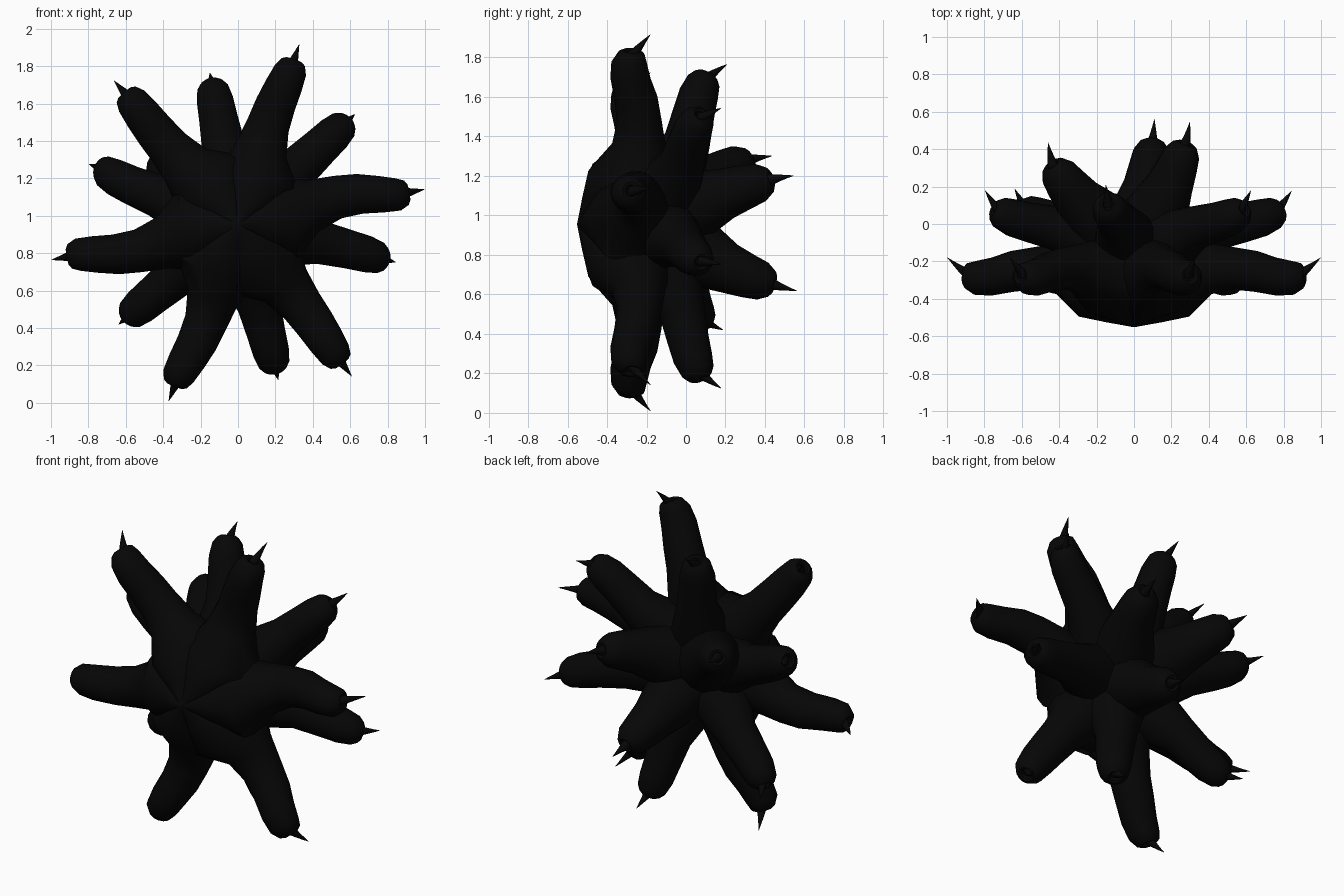
import bpy, bmesh, math
from mathutils import Vector

if "Cube" in bpy.data.objects:
    bpy.data.objects.remove(bpy.data.objects["Cube"])

CZ = 0.955      # height of the cluster centre
SIDES = 14

black = bpy.data.materials.new("soft black")
black.diffuse_color = (0.0018, 0.0018, 0.0019, 1)
black.use_nodes = True
black.node_tree.nodes["Principled BSDF"].inputs["Base Color"].default_value = black.diffuse_color


def place(r, side, y, ang):
    """Radial distance, sideways offset and depth to world space."""
    c, s = math.cos(ang), math.sin(ang)
    return Vector((r * c - side * s, y, CZ + r * s + side * c))


def finish(bm, name):
    bmesh.ops.recalc_face_normals(bm, faces=bm.faces)
    me = bpy.data.meshes.new(name)
    bm.to_mesh(me)
    bm.free()
    ob = bpy.data.objects.new(name, me)
    bpy.context.collection.objects.link(ob)
    me.materials.append(black)
    bpy.ops.object.select_all(action='DESELECT')
    ob.select_set(True)
    bpy.context.view_layer.objects.active = ob
    bpy.ops.object.shade_smooth_by_angle(angle=math.radians(50))
    return ob


def skin(bm, loops):
    rings = [[bm.verts.new(p) for p in loop] for loop in loops]
    for a, b in zip(rings, rings[1:]):
        n = len(a)
        for i in range(n):
            bm.faces.new((a[i], a[(i + 1) % n], b[(i + 1) % n], b[i]))
    bm.faces.new(rings[0][::-1])
    bm.faces.new(rings[-1])


def leaf(name, rings, ang, shifts=()):
    """Rings are (front r, front y, back r, back y, half width)."""
    # Blunt tip with a shallow socket for the thorn
    fr, fy, br, by, hw = rings[-1]
    c = Vector(((fr + br) / 2, (fy + by) / 2))
    h = Vector((br - fr, by - fy)) / 2
    out = Vector((h.y, -h.x)).normalized()
    rings = list(rings)
    for k, push in ((0.65, 0.014), (0.45, 0.008), (0.3, -0.03)):
        f, b = c - h * k + out * push, c + h * k + out * push
        rings.append((f.x, f.y, b.x, b.y, hw * k))
    shifts = list(shifts) + [0.0] * (len(rings) - len(shifts))
    loops = []
    for (fr, fy, br, by, hw), shift in zip(rings, shifts):
        r, y = (fr + br) / 2, (fy + by) / 2
        loop = []
        for i in range(SIDES):
            t = 2 * math.pi * i / SIDES
            k = math.cos(t)
            loop.append(place(r + (fr - r) * k, shift + hw * math.sin(t),
                              y + (fy - y) * k, ang))
        loops.append(loop)
    bm = bmesh.new()
    skin(bm, loops)
    return finish(bm, name)


def path_rings(path):
    """Turn (r, y, radius) centres into rings square to the path."""
    rings = []
    for i, (r, y, rad) in enumerate(path):
        a, b = path[max(0, i - 1)], path[min(len(path) - 1, i + 1)]
        d = Vector((b[0] - a[0], b[1] - a[1])).normalized()
        n = Vector((-d.y, d.x)) * rad
        rings.append((r - n.x, y - n.y, r + n.x, y + n.y, rad))
    return rings


def thorn(name, base, tip, ang):
    """Slim curved spike between two (r, y) points."""
    b, t = Vector(base), Vector(tip)
    d = t - b
    n = Vector((-d.y, d.x)).normalized()
    loops = []
    for f, rad in ((0, 0.031), (0.4, 0.018), (0.75, 0.008), (1, 0.001)):
        c = b + d * f - n * 0.003 * math.sin(math.pi * f)
        loops.append([place(c.x + n.x * rad * math.cos(q), rad * math.sin(q),
                            c.y + n.y * rad * math.cos(q), ang)
                      for q in [2 * math.pi * i / 8 for i in range(8)]])
    bm = bmesh.new()
    skin(bm, loops)
    finish(bm, name)


# Front ring of long leaves, meeting in a shallow point at the front
OUTER = [(0.0, -0.552, 0.004, -0.52, 0.012), (0.15, -0.525, 0.09, -0.15, 0.15),
         (0.295, -0.495, 0.23, -0.06, 0.23), (0.425, -0.375, 0.40, -0.10, 0.145),
         (0.54, -0.35, 0.56, -0.125, 0.118), (0.66, -0.362, 0.68, -0.145, 0.11),
         (0.78, -0.383, 0.78, -0.18, 0.102), (0.87, -0.378, 0.87, -0.2, 0.09),
         (0.92, -0.345, 0.91, -0.21, 0.068)]
for i, (deg, mid) in enumerate(((10.6, 0.045), (71.2, 0.018), (130.8, 0.012),
                                (190.8, 0.04), (248.6, 0.03), (306.8, 0.012))):
    a = math.radians(deg)
    leaf(f"front_leaf_{i}", OUTER, a,
         (0, -0.017, -0.03, mid * 0.5, mid, mid * 0.9, mid * 0.4, 0))
    thorn(f"front_thorn_{i}", (0.90, -0.27), (1.015, -0.18), a)

# Middle ring, set between the front leaves
MIDDLE = [(0.0, -0.2, 0.16), (0.15, -0.14, 0.19), (0.3, -0.075, 0.16),
          (0.45, -0.02, 0.118), (0.6, 0.01, 0.106),
          (0.7, 0.035, 0.1), (0.77, 0.06, 0.085), (0.8, 0.072, 0.062)]
for i, (deg, k, dy, mid) in enumerate((
        (43.3, 1, 0, 0), (100.5, 0.96, 0.03, 0), (158, 1, 0, 0.02),
        (220, 0.97, 0.01, 0), (284.5, 1, 0, 0), (346.5, 1.01, 0, 0.008))):
    a = math.radians(deg)
    path = [(r * k, y + dy * min(1, r / 0.5), rad) for r, y, rad in MIDDLE]
    leaf(f"middle_leaf_{i}", path_rings(path), a,
         (0, mid * 0.4, mid * 0.8, mid, mid, mid * 0.7, mid * 0.3))
    thorn(f"middle_thorn_{i}", (0.78 * k, 0.075 + dy), (0.858 * k, 0.178 + dy), a)

# Three leaves reaching to the back
for i, (deg, R, Y, bow) in enumerate(((143, 0.54, 0.31, 0.045), (39.5, 0.352, 0.42, 0.03),
                                      (288, 0.318, 0.435, 0.04))):
    a = math.radians(deg)
    path = []
    for t, rad in ((0, 0.17), (0.2, 0.19), (0.42, 0.165), (0.62, 0.13),
                   (0.8, 0.112), (0.92, 0.099), (1.0, 0.068)):
        path.append((R * t + bow * math.sin(math.pi * t),
                     -0.15 + (Y + 0.15) * t, rad))
    leaf(f"back_leaf_{i}", path_rings(path), a)
    thorn(f"back_thorn_{i}", (R, Y), (R + 0.035, Y + 0.125), a)
